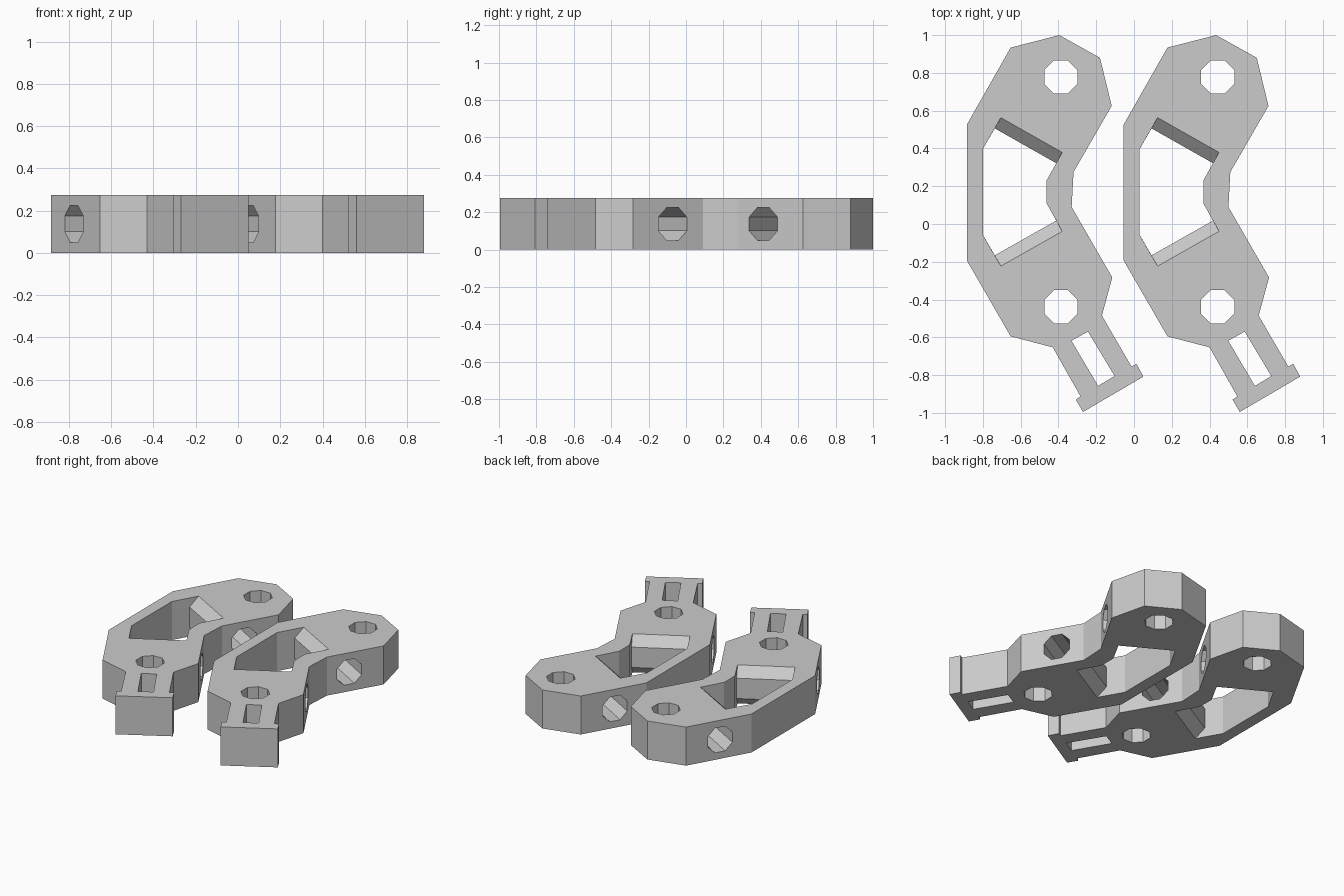
import bpy, bmesh, math
from mathutils import Vector, Matrix

if "Cube" in bpy.data.objects:
    bpy.data.objects.remove(bpy.data.objects["Cube"])

H = 0.275      # link thickness
MID = 0.17     # symmetry line of the link body in y
SPACING = 0.83 # distance between the two links

grey = bpy.data.materials.new("plain_grey")
grey.diffuse_color = (0.6, 0.6, 0.6, 1)
grey.use_nodes = True
grey.node_tree.nodes["Principled BSDF"].inputs["Base Color"].default_value = grey.diffuse_color


def make_object(name, bm):
    bmesh.ops.recalc_face_normals(bm, faces=bm.faces)
    mesh = bpy.data.meshes.new(name)
    bm.to_mesh(mesh)
    bm.free()
    ob = bpy.data.objects.new(name, mesh)
    bpy.context.collection.objects.link(ob)
    return ob


def loft(name, rings):
    """Closed solid through (z, points) rings."""
    bm = bmesh.new()
    loops = [[bm.verts.new((x, y, z)) for x, y in pts] for z, pts in rings]
    n = len(loops[0])
    for a, b in zip(loops, loops[1:]):
        for i in range(n):
            j = (i + 1) % n
            bm.faces.new((a[i], a[j], b[j], b[i]))
    bm.faces.new(loops[0])
    bm.faces.new(loops[-1])
    return make_object(name, bm)


def octagon_bar(name, centre, axis, length, radius=0.095):
    """Eight-sided drill with its flats facing up and sideways."""
    bm = bmesh.new()
    bmesh.ops.create_cone(bm, cap_ends=True, segments=8, radius1=radius,
                          radius2=radius, depth=length,
                          matrix=Matrix.Rotation(math.pi / 8, 4, 'Z'))
    axis = Vector(axis).normalized()
    side = Vector((0, 0, 1)).cross(axis)
    side = side.normalized() if side.length > 0.01 else Vector((1, 0, 0))
    rot = Matrix((side, axis.cross(side), axis)).transposed().to_4x4()
    bm.transform(Matrix.Translation(centre) @ rot)
    return make_object(name, bm)


# Link body with its angled foot
outline = [(-0.395, 1.0), (-0.18, 0.88), (-0.118, 0.625), (-0.32, 0.275),
           (-0.33, 0.09), (-0.115, -0.283), (-0.17, -0.485),
           (-0.013, -0.755), (0.013, -0.74), (0.05, -0.808),
           (-0.27, -0.995), (-0.308, -0.93), (-0.283, -0.913),
           (-0.43, -0.653), (-0.653, -0.595), (-0.885, -0.193),
           (-0.885, 0.526), (-0.653, 0.934)]
link = loft("left_link", [(0, outline), (H, outline)])

# Central pocket, flared at the top and bottom of its slanted ends
half = [(-0.80, 0.227), (-0.737, 0.336), (-0.412, 0.152), (-0.463, 0.06)]
flare = (0.032, 0.057)


def pocket_ring(k):
    up = [(x + (flare[0] * k if i in (1, 2) else 0),
           y + (flare[1] * k if i in (1, 2) else 0))
          for i, (x, y) in enumerate(half)]
    return [(x, MID + y) for x, y in up] + [(x, MID - y) for x, y in reversed(up)]


wide, narrow = pocket_ring(1), pocket_ring(0)
c = 0.065
cutters = [loft("pocket_cutter", [(-0.1, wide), (0, wide), (c, narrow),
                                  (H - c, narrow), (H, wide), (H + 0.1, wide)])]

# Window in the foot
window = [(-0.331, -0.618), (-0.244, -0.57), (-0.103, -0.805), (-0.19, -0.857)]
cutters.append(loft("window_cutter", [(-0.1, window), (H + 0.1, window)]))

# Upright pivot holes and slanted cross holes
for s in (1, -1):
    cutters.append(octagon_bar("pivot_cutter", (-0.387, MID + s * 0.608, H / 2),
                               (0, 0, 1), 0.6))
    cutters.append(octagon_bar("cross_cutter",
                               (-0.235 - 0.26, MID + s * (0.24 + 0.15), H / 2),
                               (-0.866, s * 0.5, 0), 1.0))

for cutter in cutters:
    cutter.hide_render = True
    mod = link.modifiers.new("cut", 'BOOLEAN')
    mod.operation = 'DIFFERENCE'
    mod.solver = 'EXACT'
    mod.object = cutter

# Bake the cuts and drop the cutters
bpy.context.view_layer.update()
baked = bpy.data.meshes.new_from_object(
    link.evaluated_get(bpy.context.evaluated_depsgraph_get()))
link.modifiers.clear()
link.data = baked
for cutter in cutters:
    bpy.data.objects.remove(cutter)
baked.materials.clear()
baked.materials.append(grey)

# Second identical link
twin = bpy.data.objects.new("right_link", baked.copy())
twin.location.x = SPACING
bpy.context.collection.objects.link(twin)
